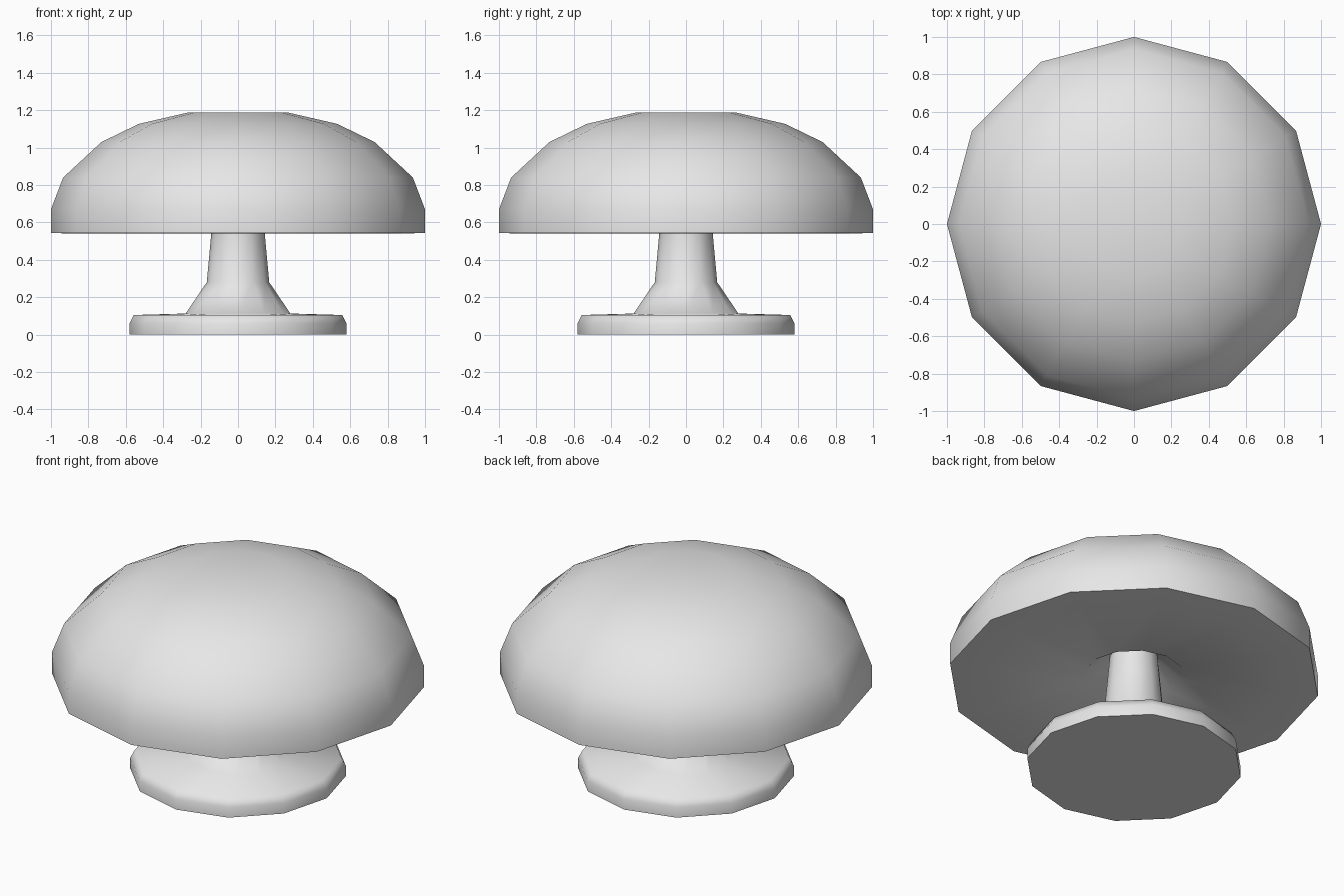
import bpy, bmesh
from math import radians, cos, sin, pi

SIDES = 12
cube = bpy.data.objects.get("Cube")
if cube:
    bpy.data.objects.remove(cube, do_unlink=True)

grey = bpy.data.materials.new("light grey")
grey.use_nodes = True
grey.diffuse_color = (0.8, 0.8, 0.8, 1)
grey.node_tree.nodes["Principled BSDF"].inputs["Base Color"].default_value = (0.8, 0.8, 0.8, 1)


def lathe(name, profile, cap_first=False, cap_last=False):
    """Spin an (r, z) profile about the z axis into a faceted solid."""
    bm = bmesh.new()
    rings = [[bm.verts.new((r * cos(2 * pi * i / SIDES), r * sin(2 * pi * i / SIDES), z))
              for i in range(SIDES)] for r, z in profile]
    for a, b in zip(rings, rings[1:]):
        for i in range(SIDES):
            j = (i + 1) % SIDES
            bm.faces.new((a[i], a[j], b[j], b[i]))
    if cap_first:
        bm.faces.new(rings[0][::-1])
    if cap_last:
        bm.faces.new(rings[-1])
    mesh = bpy.data.meshes.new(name)
    bm.to_mesh(mesh)
    bm.free()
    mesh.materials.append(grey)
    ob = bpy.data.objects.new(name, mesh)
    bpy.context.collection.objects.link(ob)
    bpy.ops.object.select_all(action='DESELECT')
    ob.select_set(True)
    bpy.context.view_layer.objects.active = ob
    bpy.ops.object.shade_smooth_by_angle(angle=radians(75))
    return ob


# Domed head: recessed underside, flat rim, then the dome
lathe("domed_head", [(0.13, 0.68), (0.27, 0.57), (0.82, 0.54), (1.0, 0.543), (1.0, 0.67),
                     (0.935, 0.84), (0.73, 1.03), (0.53, 1.127), (0.27, 1.187)],
      cap_first=True, cap_last=True)

# Foot disc flowing into the tapered stem
lathe("foot_and_stem", [(0.58, 0.0), (0.58, 0.06), (0.557, 0.105), (0.28, 0.113),
                        (0.167, 0.28), (0.143, 0.54), (0.13, 0.69)],
      cap_first=True, cap_last=True)
